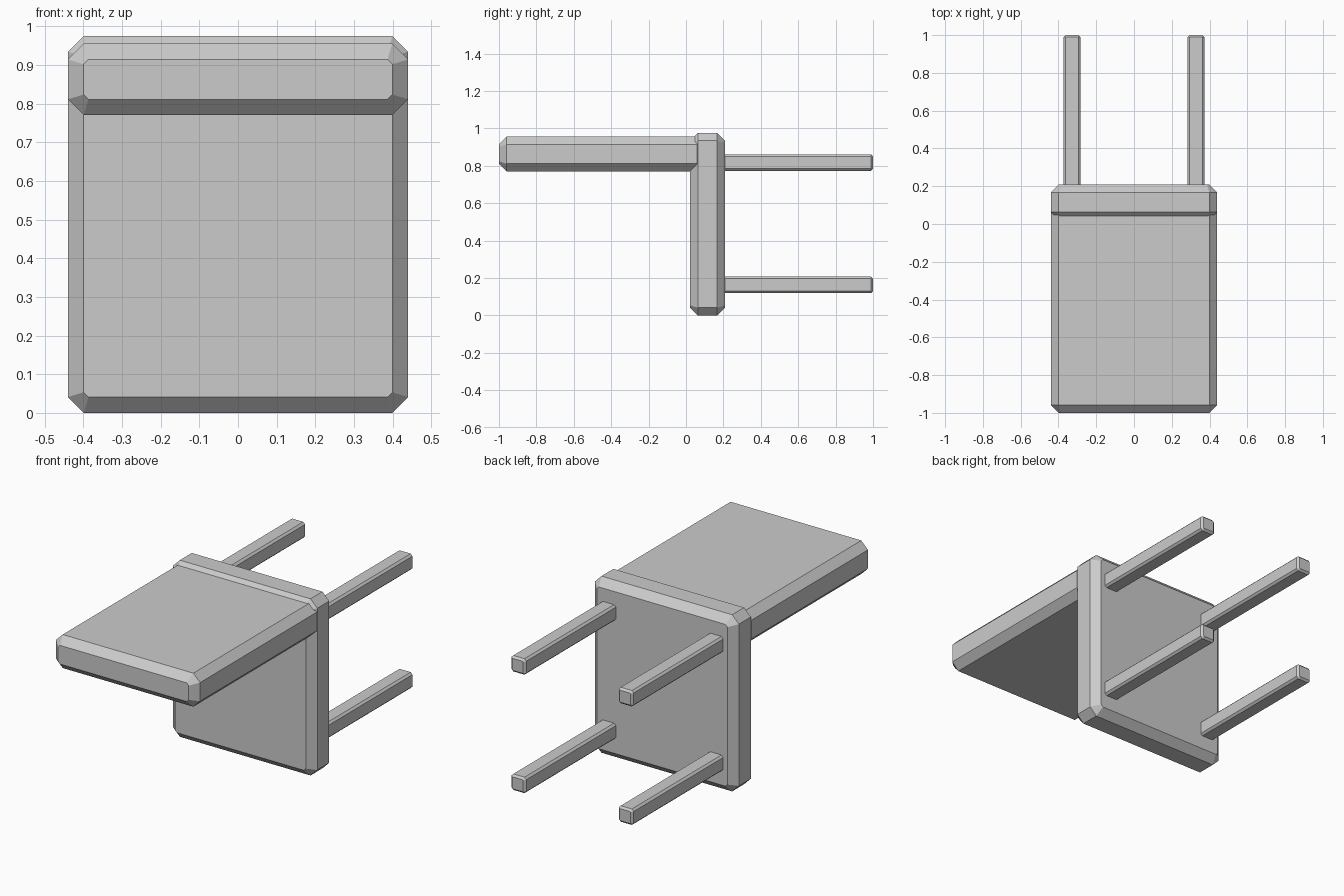
import bpy
import bmesh

if "Cube" in bpy.data.objects:
    bpy.data.objects.remove(bpy.data.objects["Cube"])

# One plain grey for the whole chair
GREY = (0.6, 0.6, 0.6, 1.0)
grey = bpy.data.materials.new("plain grey")
grey.use_nodes = True
grey.diffuse_color = GREY
grey.node_tree.nodes["Principled BSDF"].inputs["Base Color"].default_value = GREY


def cut_rectangle(hx, hz, cut):
    """Corners of a rectangle in x and z with its four corners cut off."""
    return [(hx - cut, -hz), (hx, cut - hz), (hx, hz - cut), (hx - cut, hz),
            (cut - hx, hz), (-hx, hz - cut), (-hx, cut - hz), (cut - hx, -hz)]


def chamfered_block(name, x, y, z, bevel):
    """Box spanning the given ranges, every edge chamfered."""
    cx, cz = sum(x) / 2, sum(z) / 2
    hx, hz = (x[1] - x[0]) / 2, (z[1] - z[0]) / 2
    end = cut_rectangle(hx - bevel, hz - bevel, bevel * 0.3)
    side = cut_rectangle(hx, hz, bevel)
    sections = [(y[0], end), (y[0] + bevel, side), (y[1] - bevel, side), (y[1], end)]

    bm = bmesh.new()
    rings = [[bm.verts.new((cx + px, py, cz + pz)) for px, pz in ring]
             for py, ring in sections]
    for a, b in zip(rings, rings[1:]):
        for i in range(len(a)):
            j = (i + 1) % len(a)
            bm.faces.new((a[i], a[j], b[j], b[i]))
    bm.faces.new(rings[0])
    bm.faces.new(rings[-1])
    bmesh.ops.recalc_face_normals(bm, faces=bm.faces)
    mesh = bpy.data.meshes.new(name)
    bm.to_mesh(mesh)
    bm.free()
    mesh.materials.append(grey)
    obj = bpy.data.objects.new(name, mesh)
    bpy.context.collection.objects.link(obj)
    return obj


# The chair lies on its back: upright seat, backrest reaching forward
chamfered_block("seat", (-0.44, 0.44), (0.022, 0.208), (0, 0.975), 0.041)
chamfered_block("backrest", (-0.44, 0.44), (-1, 0.1), (0.77, 0.955), 0.041)

# Four legs reaching backward
for side, cx in (("left", 0.328), ("right", -0.328)):
    for end, cz in (("front", 0.163), ("rear", 0.817)):
        chamfered_block(f"{end}_{side}_leg", (cx - 0.045, cx + 0.045), (0.17, 1),
                        (cz - 0.044, cz + 0.044), 0.011)
